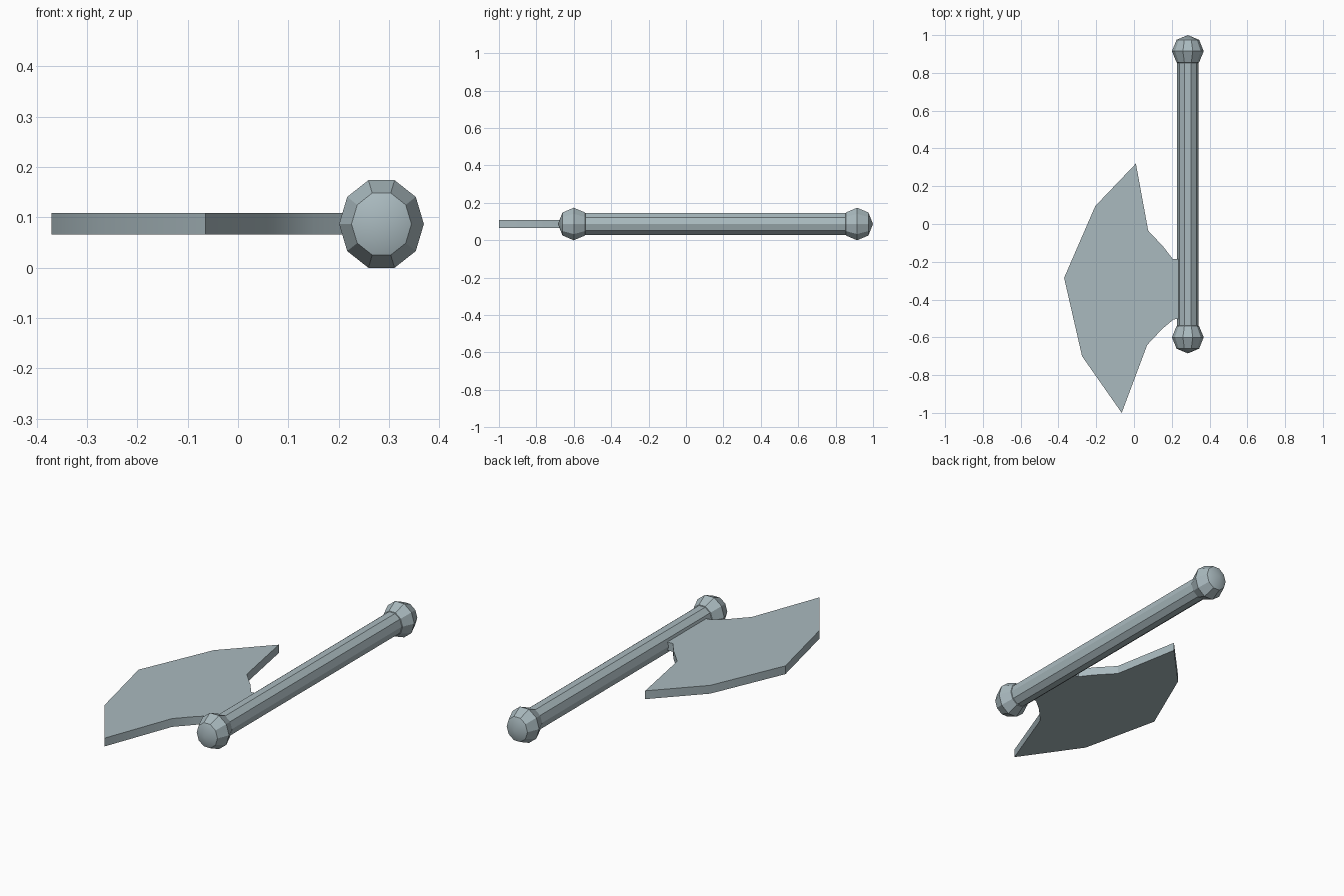
import bpy, bmesh
from math import sin, cos, pi, radians

cube = bpy.data.objects.get("Cube")
if cube:
    bpy.data.objects.remove(cube, do_unlink=True)

steel = bpy.data.materials.new("blue_grey_steel")
steel.use_nodes = True
colour = (0.40, 0.49, 0.52, 1)
steel.diffuse_color = colour
steel.node_tree.nodes["Principled BSDF"].inputs["Base Color"].default_value = colour

SIDES = 10
AXIS_X, AXIS_Z = 0.285, 0.087
FLATTEN = 0.92          # width of the round parts relative to their height


def add_part(name, bm):
    """Turn a bmesh into a finished object."""
    bmesh.ops.recalc_face_normals(bm, faces=bm.faces)
    mesh = bpy.data.meshes.new(name)
    bm.to_mesh(mesh)
    bm.free()
    mesh.materials.append(steel)
    obj = bpy.data.objects.new(name, mesh)
    bpy.context.collection.objects.link(obj)
    bpy.ops.object.select_all(action='DESELECT')
    obj.select_set(True)
    bpy.context.view_layer.objects.active = obj
    bpy.ops.object.shade_smooth_by_angle(angle=radians(30))
    return obj


def turned(name, profile):
    """Turn a (y, radius) profile around the handle axis."""
    bm = bmesh.new()
    rings = []
    for y, r in profile:
        if r == 0:
            rings.append([bm.verts.new((AXIS_X, y, AXIS_Z))] * SIDES)
        else:
            angles = [2 * pi * i / SIDES for i in range(SIDES)]
            rings.append([bm.verts.new((AXIS_X + FLATTEN * r * cos(a), y,
                                        AXIS_Z + r * sin(a))) for a in angles])
    for a, b in zip(rings, rings[1:]):
        for i in range(SIDES):
            j = (i + 1) % SIDES
            bm.faces.new(list(dict.fromkeys((a[i], a[j], b[j], b[i]))))
    return add_part(name, bm)


# Handle shaft
turned("handle_shaft", [(-0.6, 0), (-0.6, 0.061), (0.915, 0.061), (0.915, 0)])

# Faceted round knobs at both ends
for name, centre in (("front_knob", -0.6), ("back_knob", 0.915)):
    steps = [pi * k / 4 for k in range(5)]
    turned(name, [(centre - 0.085 * cos(t), 0.0915 * sin(t) if 0 < t < pi else 0)
                  for t in steps])

# Flat axe blade, its neck running into the shaft
outline = [(0.01, 0.32), (-0.205, 0.095), (-0.37, -0.285), (-0.275, -0.70),
           (-0.065, -1.0), (0.07, -0.64), (0.15, -0.555), (0.21, -0.505),
           (0.26, -0.50), (0.26, -0.185), (0.205, -0.185), (0.155, -0.12),
           (0.075, -0.035)]
bm = bmesh.new()
bottom = bm.faces.new([bm.verts.new((x, y, 0.066)) for x, y in outline])
walls = bmesh.ops.extrude_face_region(bm, geom=[bottom], use_keep_orig=True)
top = [g for g in walls["geom"] if isinstance(g, bmesh.types.BMVert)]
bmesh.ops.translate(bm, verts=top, vec=(0, 0, 0.043))
add_part("axe_blade", bm)
